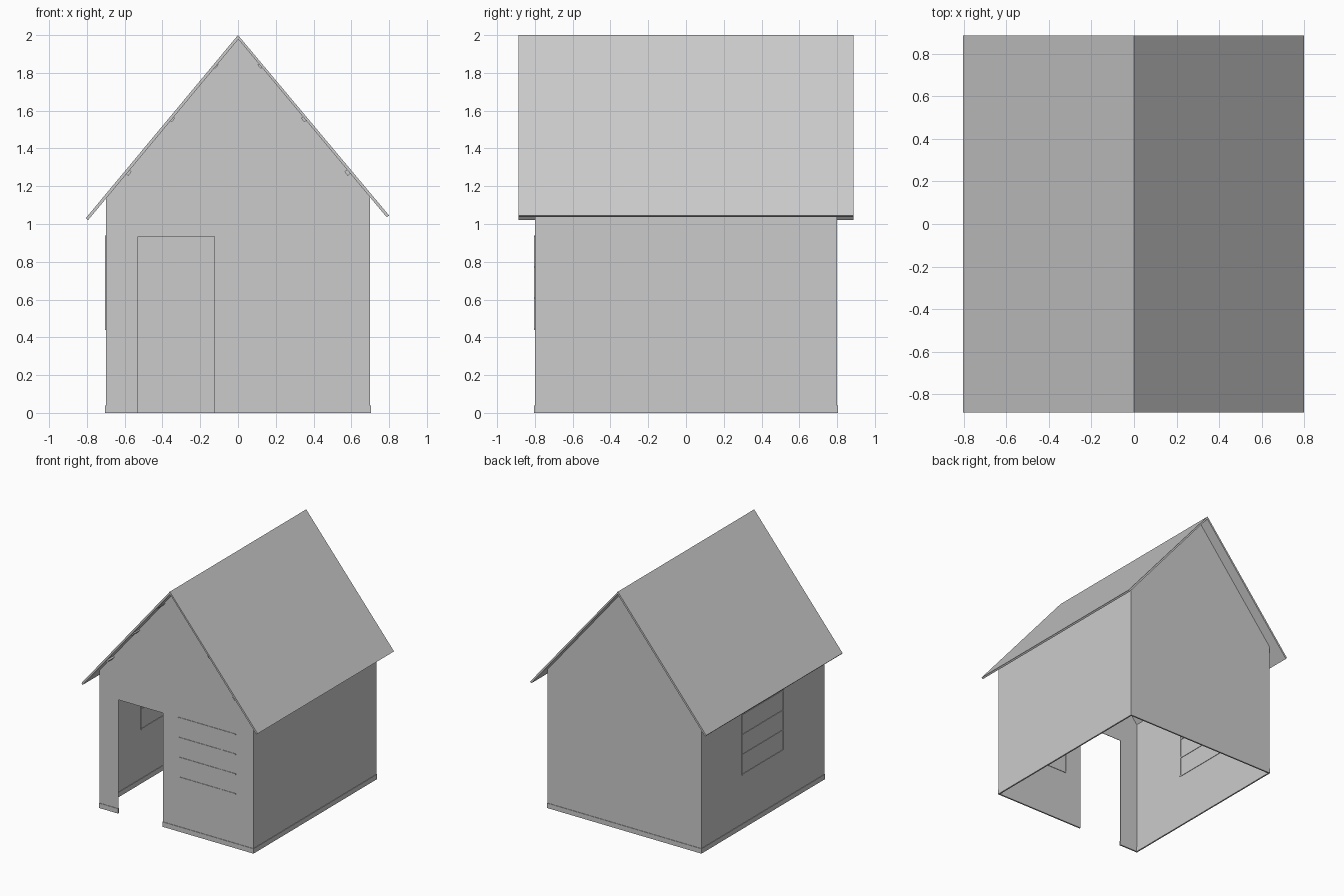
import bpy
from mathutils import Vector

cube = bpy.data.objects.get("Cube")
if cube:
    bpy.data.objects.remove(cube, do_unlink=True)

grey = bpy.data.materials.new("plain_grey")
grey.use_nodes = True
colour = (0.6, 0.6, 0.6, 1)
grey.diffuse_color = colour
grey.node_tree.nodes["Principled BSDF"].inputs["Base Color"].default_value = colour

W, D = 0.7, 0.8            # half width and half depth of the walls
EAVE, PEAK = 1.145, 1.98   # wall height at the sides and at the gable
ROOF = 0.887               # half length of the roof


def add_mesh(name, verts, faces):
    mesh = bpy.data.meshes.new(name)
    mesh.from_pydata(verts, [], faces)
    mesh.materials.append(grey)
    obj = bpy.data.objects.new(name, mesh)
    bpy.context.collection.objects.link(obj)
    return obj


def prism(name, profile, y0, y1):
    """Extrude an anticlockwise front-view (x, z) profile from y0 back to y1."""
    n = len(profile)
    verts = [(x, y, z) for y in (y0, y1) for x, z in profile]
    faces = [tuple(range(n)), tuple(reversed(range(n, 2 * n)))]
    faces += [(i, i + n, (i + 1) % n + n, (i + 1) % n) for i in range(n)]
    return add_mesh(name, verts, faces)


def box(name, x0, x1, y0, y1, z0, z1):
    return prism(name, [(x0, z0), (x1, z0), (x1, z1), (x0, z1)], y0, y1)


# Thin walls, the front one with an open doorway
T = 0.004
DOOR_L, DOOR_R, DOOR_H = -0.53, -0.125, 0.935
gable = [(W, EAVE), (0, PEAK), (-W, EAVE)]
prism("front_wall", [(-W, 0), (DOOR_L, 0), (DOOR_L, DOOR_H), (DOOR_R, DOOR_H),
                     (DOOR_R, 0), (W, 0)] + gable, -D, -D + T)
prism("back_wall", [(-W, 0), (W, 0)] + gable, D - T, D)
box("left_wall", W - T, W, -D, D, 0, EAVE)
box("right_wall", -W, -W + T, -D, D, 0, EAVE)

# Roof slabs meeting at the ridge
prism("right_roof", [(0, 2), (-0.805, 1.032), (-0.794, 1.02), (0.01, 1.988)], -ROOF, ROOF)
prism("left_roof", [(0, 2), (-0.004, 1.985), (0.787, 1.036), (0.8, 1.045)], -ROOF, ROOF)

# Small beams under each slope
for side, label in ((1, "left"), (-1, "right")):
    for i in range(3):
        centre = Vector((side * (0.12 + 0.23 * i), 1.838 - 0.283 * i))
        along = Vector((0.638, -0.77 * side)) * 0.014
        across = Vector((-along.y, along.x)) * 0.7
        corners = [centre - along - across, centre + along - across,
                   centre + along + across, centre - along + across]
        prism(f"{label}_beam_{i + 1}", [tuple(c) for c in corners], -ROOF + 0.01, D - T)

# Base trim, broken at the doorway
P, H = 0.004, 0.04
box("front_trim_right", -W - P, DOOR_L, -D - P, -D + 2 * P, 0, H)
box("front_trim_left", DOOR_R, W + P, -D - P, -D + 2 * P, 0, H)
box("back_trim", -W - P, W + P, D - 2 * P, D + P, 0, H)
box("left_trim", W - 2 * P, W + P, -D, D, 0, H)
box("right_trim", -W - P, -W + 2 * P, -D, D, 0, H)

# Window bars standing just proud of both wall faces
B = 0.005
LOW, HIGH = 0.445, 0.935
for i in range(4):
    z = LOW + (HIGH - LOW) * i / 3
    box(f"front_window_rail_{i + 1}", 0.02, 0.54, -D - P, -D + 2 * P, z - B, z + B)
    box(f"right_window_rail_{i + 1}", -W - P, -W + 2 * P, -0.27, 0.27, z - B, z + B)
for i, x in enumerate((0.02, 0.41)):
    box(f"front_window_post_{i + 1}", x - B, x + B, -D - P, -D + 2 * P, LOW, HIGH)
for i, y in enumerate((-0.27, 0.27)):
    box(f"right_window_post_{i + 1}", -W - P, -W + 2 * P, y - B, y + B, LOW, HIGH)
